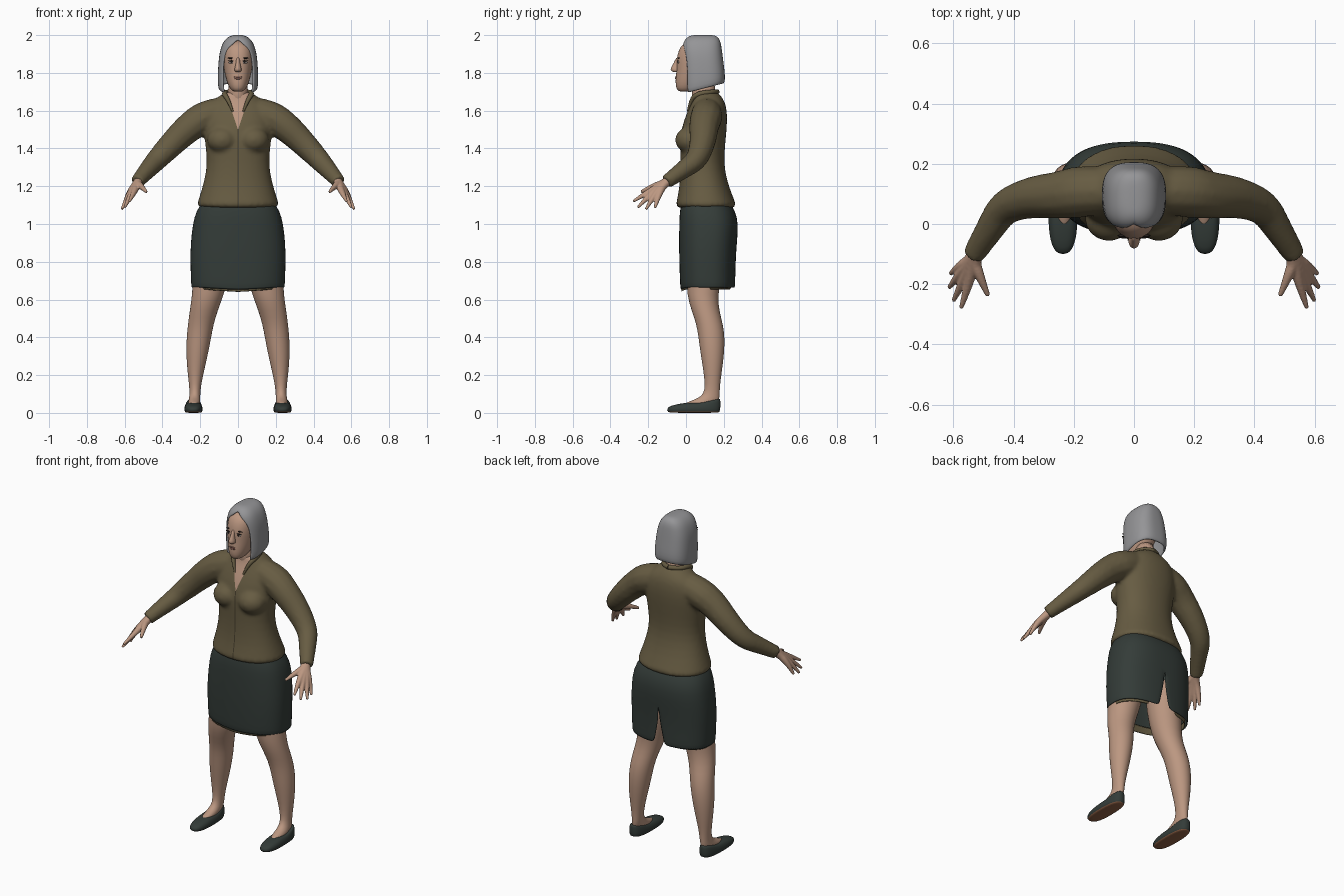
import bpy, bmesh, math
from mathutils import Vector
from mathutils.bvhtree import BVHTree

cube = bpy.data.objects.get("Cube")
if cube:
    bpy.data.objects.remove(cube)


def material(name, *rgb):
    mat = bpy.data.materials.new(name)
    mat.use_nodes = True
    mat.diffuse_color = (*rgb, 1)
    mat.node_tree.nodes["Principled BSDF"].inputs["Base Color"].default_value = (*rgb, 1)
    return mat


skin = material("skin", .5, .31, .22)
olive = material("olive cloth", .135, .107, .055)
seam = material("dark olive seam", .06, .047, .025)
green = material("dark green cloth", .034, .045, .04)
grey = material("grey hair", .3, .3, .31)
brown = material("brown sole", .28, .12, .06)
dark = material("dark brow", .02, .014, .012)
white = material("eye white", .5, .45, .42)
lip = material("lip", .3, .14, .11)


def add(name, bm, *mats):
    mesh = bpy.data.meshes.new(name)
    bm.to_mesh(mesh)
    bm.free()
    for mat in mats:
        mesh.materials.append(mat)
    mesh.polygons.foreach_set("use_smooth", [True] * len(mesh.polygons))
    ob = bpy.data.objects.new(name, mesh)
    bpy.context.collection.objects.link(ob)
    return ob


def evaluated(ob):
    bpy.context.view_layer.update()
    deps = bpy.context.evaluated_depsgraph_get()
    return bpy.data.meshes.new_from_object(ob.evaluated_get(deps))


def loft(name, rings, mat, power=2.2, gaps=None, facing=1, warp=None,
         caps=(True, True), thick=0, n=28, cx=0, side=1):
    """Stack rounded rings (z, half width, front y, back y[, centre x]); gaps open an arc."""
    bm = bmesh.new()
    loops = []
    for i, (z, hw, front, back, *mid) in enumerate(rings):
        gap = gaps[i] if gaps else 0
        loop = []
        for k in range(n + 1):
            t = gap + (math.tau - 2 * gap) * k / n
            s, c = (math.copysign(abs(f) ** (2 / power), f) for f in (math.sin(t), math.cos(t)))
            x = side * ((mid[0] if mid else cx) + hw * s)
            p = Vector((x, (front + back) / 2 - facing * c * (back - front) / 2, z))
            if warp:
                p.z += warp(p)
            loop.append(bm.verts.new(p))
        loops.append(loop)
    for a, b in zip(loops, loops[1:]):
        for k in range(n):
            bm.faces.new((a[k], a[k + 1], b[k + 1], b[k]))
    for loop, cap in zip((loops[0], loops[-1]), caps):
        if cap:
            bm.faces.new(loop[:-1])
    bmesh.ops.remove_doubles(bm, verts=bm.verts, dist=.0002)
    bmesh.ops.recalc_face_normals(bm, faces=bm.faces)
    ob = add(name, bm, mat)
    if thick:
        ob.modifiers.new("thickness", "SOLIDIFY").thickness = thick
    ob.modifiers.new("round", "SUBSURF").levels = 1
    ob.modifiers["round"].render_levels = 1
    return ob


def tube(name, points, radii, mat, side=1):
    curve = bpy.data.curves.new(name, "CURVE")
    curve.dimensions = "3D"
    curve.bevel_depth, curve.bevel_resolution, curve.use_fill_caps = 1, 4, True
    spline = curve.splines.new("NURBS")
    spline.points.add(len(points) - 1)
    for p, (x, y, z), r in zip(spline.points, points, radii):
        p.co, p.radius = (side * x, y, z, 1), r
    spline.order_u, spline.use_endpoint_u, spline.resolution_u = 3, True, 6
    ob = bpy.data.objects.new(name, curve)
    bpy.context.collection.objects.link(ob)
    curve.materials.append(mat)
    return ob


def ellipsoid(name, centre, size, mat):
    bm = bmesh.new()
    bmesh.ops.create_uvsphere(bm, u_segments=16, v_segments=10, radius=1)
    for v in bm.verts:
        v.co = Vector(a * b + c for a, b, c in zip(v.co, size, centre))
    return add(name, bm, mat)


def fuse(name, parts, voxel, smoothing, *mats):
    """Blend overlapping parts into one continuous surface."""
    bm = bmesh.new()
    for ob in parts:
        bm.from_mesh(evaluated(ob))
        bpy.data.objects.remove(ob)
    ob = add(name, bm, *mats)
    remesh = ob.modifiers.new("blend", "REMESH")
    remesh.mode, remesh.voxel_size = "VOXEL", voxel
    ob.modifiers.new("soften", "SMOOTH").iterations = smoothing
    mesh = evaluated(ob)
    bpy.data.objects.remove(ob)
    bm = bmesh.new()
    bm.from_mesh(mesh)
    return bm


# Jacket: body, bust and sleeves blended together
parts = [loft("body", [
    (1.08, .222, -.058, .272), (1.1, .22, -.055, .268), (1.19, .19, -.035, .23),
    (1.28, .168, -.03, .206), (1.36, .165, -.03, .202), (1.46, .18, -.035, .212),
    (1.55, .185, -.012, .22), (1.62, .165, .018, .215), (1.66, .125, .035, .2),
    (1.69, .08, .035, .175), (1.7, .06, .04, .165)], olive)]
for side in (1, -1):
    parts.append(ellipsoid("bust", (side * .083, .02, 1.445), (.082, .078, .07), olive))
    parts.append(tube("sleeve", [
        (.1, .11, 1.59), (.17, .11, 1.57), (.25, .095, 1.52), (.34, .09, 1.435),
        (.43, .06, 1.34), (.475, -.01, 1.29), (.535, -.105, 1.222)],
        (.08, .088, .08, .07, .058, .049, .037), olive, side))
bm = fuse("jacket", parts, .011, 5, olive)
for side in (1, -1):
    for point, normal in (((0, 0, 1.5), (3, 0, -side)), ((side * .003, 0, 0), (1, 0, 0))):
        bmesh.ops.bisect_plane(bm, geom=bm.verts[:] + bm.edges[:] + bm.faces[:],
                               plane_co=point, plane_no=normal)
for f in bm.faces:
    c = f.calc_center_median()
    if c.y < .08 and abs(c.x) < (c.z - 1.5) / 3:
        f.material_index = 1
    elif c.y < .04 and abs(c.x) < .003 and f.normal.y < -.3:
        f.material_index = 2
add("jacket", bm, olive, skin, seam)
for side, word in ((1, "left"), (-1, "right")):
    tube(word + "_collar", [(.028, .01, 1.595), (.05, .025, 1.655), (.075, .06, 1.69),
                            (.06, .15, 1.7), (0, .165, 1.7)],
         (.005, .011, .014, .013, .013), olive, side)

# Skirt with a back slit, and the lining showing at the front hem
loft("skirt", [(.66, .248, -.03, .262), (.72, .25, -.033, .262), (.81, .253, -.036, .264),
               (.9, .251, -.037, .27), (1, .24, -.036, .278), (1.07, .222, -.034, .262),
               (1.13, .18, -.02, .22)], green, 2.5, (.075, .05, .001, 0, 0, 0, 0), -1,
     lambda p: -.012 * max(0, 1 - abs(p.x) * 5) * (p.y < 0) * (p.z < .7),
     (False, False), .008, 40)
loft("skirt_lining", [(.652, .236, -.027, .245), (.7, .237, -.022, .245)], olive, 2.5,
     (.3, .3), -1, lambda p: -.014 * max(0, 1 - abs(p.x) * 5) * (p.y < 0),
     (False, False), .004, 40)

# Legs and flat shoes
for side, word in ((1, "left"), (-1, "right")):
    loft(word + "_leg", [
        (.035, .031, -.03, .165, .233), (.055, .032, .0, .17, .232), (.075, .03, .06, .177, .23),
        (.1, .028, .095, .178, .228), (.15, .032, .1, .18, .227), (.22, .044, .093, .19, .224),
        (.32, .059, .076, .203, .216), (.4, .065, .066, .205, .207), (.47, .068, .055, .196, .197),
        (.54, .074, .03, .176, .182), (.62, .083, .005, .168, .16), (.74, .098, 0, .19, .14),
        (.95, .11, 0, .21, .115)], skin, 2, side=side)
    shoe = loft(word + "_shoe", [
        (0, .038, -.08, .17), (.004, .046, -.098, .178), (.022, .05, -.104, .183),
        (.038, .045, -.085, .183), (.05, .038, -.025, .181), (.052, .03, -.005, .172)],
        green, 2.6, cx=.236, side=side,
        warp=lambda p: .024 * max(0, p.y - .08) * 10 * (p.z > .03))
    shoe.data.materials.append(brown)
    for f in shoe.data.polygons:
        f.material_index = int(f.normal.z < -.5 and f.center.z < .01)

# Hands: fingers blended from wrist to tip
for side, word in ((1, "left"), (-1, "right")):
    wrist, inner = (.515, -.075, 1.245), (.535, -.115, 1.215)
    fingers = []
    for knuckle, tip in (((.547, -.195, 1.172), (.575, -.28, 1.12)),
                         ((.566, -.188, 1.158), (.6, -.255, 1.088)),
                         ((.58, -.168, 1.153), (.615, -.212, 1.078)),
                         ((.582, -.143, 1.158), (.61, -.165, 1.085))):
        fingers.append(tube("finger", [wrist, inner, knuckle, tip],
                            (.027, .022, .017, .007), skin, side))
    fingers.append(tube("thumb", [wrist, inner, (.512, -.175, 1.2), (.485, -.238, 1.17)],
                        (.025, .022, .016, .008), skin, side))
    add(word + "_hand", fuse("hand", fingers, .0045, 2, skin), skin)

# Neck, head and nose
loft("neck", [(1.62, .06, .03, .165), (1.68, .053, .035, .155), (1.78, .052, .02, .155)], skin, 2)
head = loft("head", [
    (1.7, .022, -.034, .03), (1.71, .038, -.048, .06), (1.735, .053, -.056, .1),
    (1.775, .066, -.055, .14), (1.82, .075, -.05, .16), (1.87, .08, -.052, .17),
    (1.92, .08, -.04, .17), (1.955, .068, -.018, .16), (1.975, .04, .03, .13)], skin, 2.2)
loft("nose", [(1.803, .014, -.07, -.03), (1.813, .021, -.083, -.03), (1.826, .018, -.083, -.03),
              (1.85, .011, -.066, -.03), (1.885, .01, -.052, -.03)], skin, 2, n=12)

# Face details laid on the head surface
bpy.context.view_layer.update()
surface = BVHTree.FromObject(head, bpy.context.evaluated_depsgraph_get())


def plate(name, x, z, width, height, mat, lift=0):
    y = surface.ray_cast(Vector((x, -1, z)), Vector((0, 1, 0)))[0].y
    ellipsoid(name, (x, y - lift, z), (width, .004, height), mat)


for side, word in ((1, "left"), (-1, "right")):
    plate(word + "_eye", side * .034, 1.856, .016, .007, white)
    plate(word + "_iris", side * .034, 1.857, .007, .006, dark, .002)
    plate(word + "_lash", side * .034, 1.864, .018, .003, dark, .002)
    plate(word + "_brow", side * .036, 1.878, .02, .004, dark)
plate("upper_lip", 0, 1.778, .022, .004, lip)
plate("lower_lip", 0, 1.77, .018, .005, lip)

# Bobbed hair: open around the face, parted in the middle, longer at the front
loft("hair", [
    (1.716, .1, -.012, .2), (1.735, .107, -.018, .207), (1.79, .107, -.02, .205),
    (1.85, .104, -.022, .199), (1.9, .099, -.024, .193), (1.935, .09, -.024, .188),
    (1.96, .08, -.018, .184), (1.985, .061, 0, .174), (1.998, .036, .025, .155),
    (2.001, .012, .05, .13)], grey, 2.7, (.72, .76, .8, .8, .72, .5, .16, 0, 0, 0),
    warp=lambda p: (p.y - .1) * .25 * min(1, max(0, (1.85 - p.z) * 10)),
    caps=(False, True), thick=.012, n=40)
